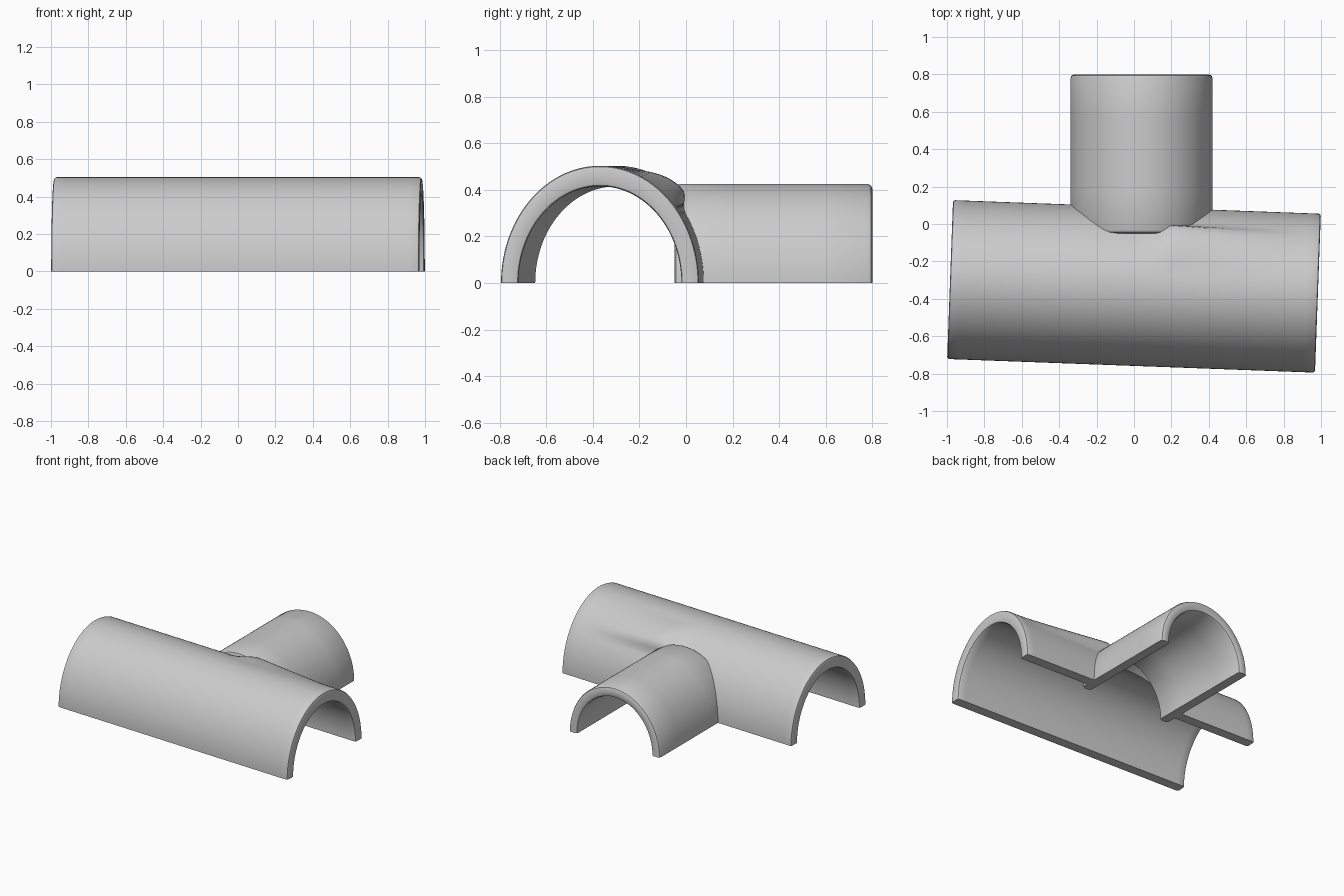
import bpy, bmesh, math

if "Cube" in bpy.data.objects:
    bpy.data.objects.remove(bpy.data.objects["Cube"])


def smoothstep(v):
    v = max(0.0, min(1.0, v))
    return v * v * (3 - 2 * v)


def half_pipe(name, outer, inner, half_len, rim, segs, stations, bulge=None):
    """Half elliptical pipe along local x, with softened rims and a flat base."""
    # closed wall section: (position along axis, 0 = outer skin .. 1 = inner skin)
    h, r = half_len, rim
    wall = outer[0] - inner[0]
    q = r / wall
    n = stations
    along = [-(h - r) + 2 * (h - r) * i / n for i in range(n + 1)]
    k = 0.3
    end = [(h - k * r, k * q), (h, q), (h, 1 - q), (h - k * r, 1 - k * q)]
    section = [(s, 0) for s in along] + end + [(s, 1) for s in reversed(along)]
    section += [(-s, w) for s, w in reversed(end)]

    bm = bmesh.new()
    rings = []
    for i in range(segs + 1):
        t = math.pi * i / segs
        ring = []
        for s, w in section:
            f = 1 + (bulge(s, t) if bulge else 0)
            ry = outer[0] + (inner[0] - outer[0]) * w
            rz = outer[1] + (inner[1] - outer[1]) * w
            ring.append(bm.verts.new((s, ry * f * math.cos(t), rz * f * math.sin(t))))
        rings.append(ring)
    m = len(section)
    for a, b in zip(rings, rings[1:]):
        for j in range(m):
            bm.faces.new((a[j], a[(j + 1) % m], b[(j + 1) % m], b[j]))
    bm.faces.new(rings[0])
    bm.faces.new(rings[-1])
    bmesh.ops.recalc_face_normals(bm, faces=bm.faces)
    mesh = bpy.data.meshes.new(name)
    bm.to_mesh(mesh)
    bm.free()
    obj = bpy.data.objects.new(name, mesh)
    bpy.context.collection.objects.link(obj)
    return obj


def ridge(s, t):
    """Raised lip beside the junction, fading out along the main pipe."""
    d = math.degrees(t)
    around = smoothstep((80 - d) / 34) if d > 46 else smoothstep((d - 37) / 9)
    fade = max(0.0, min(1.0, (0.86 - s) / 0.64)) * smoothstep((s - 0.05) / 0.15)
    return 0.11 * around * fade


# main pipe, slightly turned
main = half_pipe("main_pipe", (0.425, 0.503), (0.35, 0.415), 0.984, 0.012, 60, 40, ridge)
main.location = (0, -0.3335, 0)
main.rotation_euler = (0, 0, math.radians(-2.12))

# side branch
branch = half_pipe("branch_pipe", (0.38, 0.425), (0.31, 0.35), 0.425, 0.02, 48, 4)
branch.location = (0.04, 0.375, 0)
branch.rotation_euler = (0, 0, math.radians(90))

# opening where the branch meets the main pipe
bpy.ops.mesh.primitive_cylinder_add(vertices=64, radius=1, depth=0.6,
                                    location=(0.04, 0.0, 0),
                                    rotation=(math.radians(90), 0, 0))
cutter = bpy.context.object
cutter.name = "opening_cutter"
cutter.scale = (0.325, 0.365, 1)
cutter.hide_render = True
mod = main.modifiers.new("opening", 'BOOLEAN')
mod.operation = 'DIFFERENCE'
mod.solver = 'EXACT'
mod.object = cutter
bpy.ops.object.select_all(action='DESELECT')
bpy.context.view_layer.objects.active = main
main.select_set(True)
bpy.ops.object.modifier_apply(modifier=mod.name)
bpy.data.objects.remove(cutter, do_unlink=True)

# smooth shading with crisp rims
branch.select_set(True)
bpy.ops.object.shade_smooth_by_angle(angle=math.radians(35))
